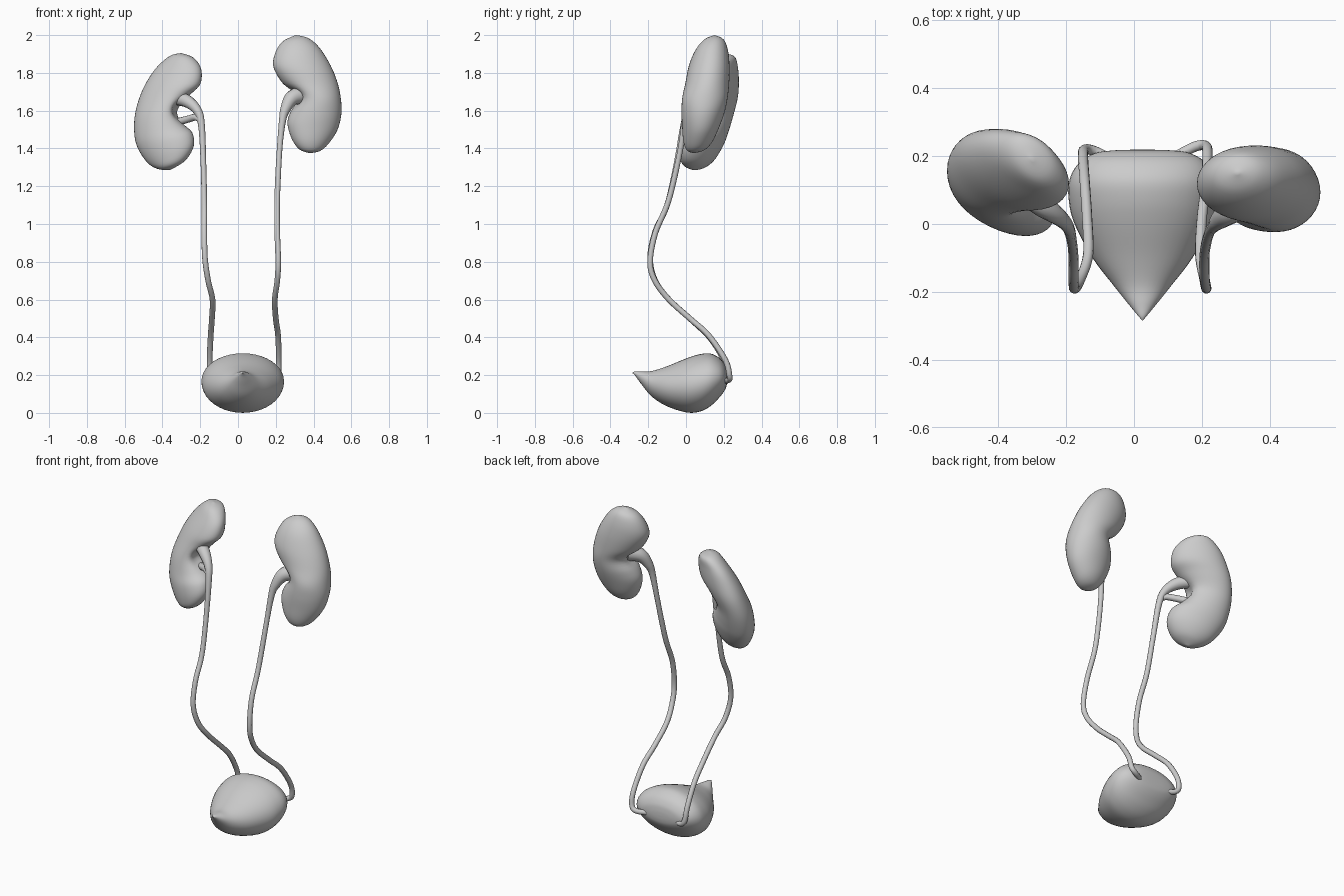
import bpy, bmesh, math
from mathutils import Vector

grey = bpy.data.materials.new("light grey")
grey.diffuse_color = (0.6, 0.6, 0.6, 1)


def finish(obj):
    obj.data.materials.clear()
    obj.data.materials.append(grey)
    for p in obj.data.polygons:
        p.use_smooth = True


def spline(points, steps):
    """Catmull-Rom samples through tuples of any length."""
    out = []
    last = len(points) - 1
    for i in range(last):
        p0, p1, p2, p3 = (points[min(max(i + k, 0), last)] for k in (-1, 0, 1, 2))
        for s in range(steps):
            t = s / steps
            out.append([0.5 * (2 * b + (c - a) * t + (2 * a - 5 * b + 4 * c - d) * t * t
                        + (3 * b - a - 3 * c + d) * t ** 3)
                        for a, b, c, d in zip(p0, p1, p2, p3)])
    return out + [list(points[-1])]


def loft(name, stations, sides=40, steps=5, dent=None):
    """Closed skin over elliptical sections: centre, half axis a, half axis b."""
    bm = bmesh.new()
    rings = []
    for s in spline(stations, steps):
        c, a, b = Vector(s[:3]), Vector(s[3:6]), Vector(s[6:])
        ring = []
        for k in range(sides):
            u = 2 * math.pi * k / sides
            p = c + a * math.cos(u) + b * math.sin(u)
            if dent:  # soft hollow pushed in at the hilum
                centre, push = dent
                p += push * math.exp(-((p - centre).length / 0.06) ** 2)
            ring.append(bm.verts.new(p))
        rings.append(ring)
    for r, q in zip(rings, rings[1:]):
        for k in range(sides):
            j = (k + 1) % sides
            bm.faces.new((r[k], r[j], q[j], q[k]))
    bmesh.ops.remove_doubles(bm, verts=bm.verts, dist=1e-5)
    bmesh.ops.recalc_face_normals(bm, faces=bm.faces)
    mesh = bpy.data.meshes.new(name)
    bm.to_mesh(mesh)
    bm.free()
    obj = bpy.data.objects.new(name, mesh)
    bpy.context.collection.objects.link(obj)
    finish(obj)


def kidney(name, rows, dent):
    """Rows: lateral x, y, z, medial x, y, z, half thickness."""
    stations = []
    for lx, ly, lz, mx, my, mz, b in rows:
        stations.append(((lx + mx) / 2, (ly + my) / 2, (lz + mz) / 2,
                         (mx - lx) / 2, (my - ly) / 2, (mz - lz) / 2, 0, b, 0))
    loft(name, stations, dent=dent)


def tube(name, points):
    """Rows: x, y, z, radius."""
    curve = bpy.data.curves.new(name, 'CURVE')
    curve.dimensions = '3D'
    curve.bevel_depth = 1
    curve.bevel_resolution = 4
    curve.use_fill_caps = True
    samples = spline(points, 6)
    sp = curve.splines.new('POLY')
    sp.points.add(len(samples) - 1)
    for p, (x, y, z, r) in zip(sp.points, samples):
        p.co = (x, y, z, 1)
        p.radius = r
    obj = bpy.data.objects.new(name, curve)
    bpy.context.collection.objects.link(obj)
    bpy.ops.object.select_all(action='DESELECT')
    obj.select_set(True)
    bpy.context.view_layer.objects.active = obj
    bpy.ops.object.convert(target='MESH')
    finish(bpy.context.object)


# Bladder: y, half width, bottom z, top z
bladder = [(-.285, 0, .212, .212), (-.27, .013, .198, .219), (-.235, .042, .15, .22),
           (-.18, .086, .085, .222), (-.1, .147, .035, .247), (0, .2, .003, .288),
           (.07, .217, .006, .31), (.13, .215, .036, .314), (.18, .187, .085, .288),
           (.208, .14, .125, .25), (.217, .08, .155, .215), (.219, 0, .185, .185)]
loft("bladder", [(.025, y, (lo + hi) / 2, w, 0, 0, 0, 0, (hi - lo) / 2)
                 for y, w, lo, hi in bladder])

# Kidneys
kidney("lower_kidney", [
    (-.30, .19, 1.905, -.30, .19, 1.905, 0),
    (-.36, .215, 1.89, -.235, .17, 1.88, .06),
    (-.43, .225, 1.83, -.195, .13, 1.82, .085),
    (-.485, .215, 1.75, -.20, .11, 1.74, .105),
    (-.525, .20, 1.66, -.255, .11, 1.68, .11),
    (-.548, .17, 1.56, -.305, .10, 1.60, .11),
    (-.547, .14, 1.46, -.28, .08, 1.53, .11),
    (-.525, .12, 1.39, -.24, .05, 1.48, .108),
    (-.475, .09, 1.32, -.235, .03, 1.41, .09),
    (-.42, .06, 1.29, -.28, .025, 1.335, .058),
    (-.36, .04, 1.285, -.36, .04, 1.285, 0)],
    (Vector((-.29, .07, 1.6)), Vector((-.04, .01, 0))))
kidney("upper_kidney", [
    (.305, .15, 2.0, .305, .15, 2.0, 0),
    (.37, .15, 1.985, .235, .145, 1.965, .052),
    (.43, .14, 1.935, .195, .13, 1.9, .087),
    (.49, .13, 1.84, .188, .115, 1.83, .108),
    (.528, .115, 1.745, .235, .11, 1.745, .116),
    (.545, .10, 1.66, .30, .10, 1.675, .12),
    (.547, .09, 1.58, .275, .09, 1.60, .114),
    (.525, .08, 1.495, .262, .075, 1.53, .098),
    (.475, .065, 1.42, .285, .06, 1.45, .076),
    (.43, .05, 1.385, .325, .05, 1.395, .045),
    (.378, .04, 1.375, .378, .04, 1.375, 0)],
    (Vector((.3, .07, 1.67)), Vector((.035, .01, 0))))

# Ureters, widening into the renal pelvis at the top
R = .015
tube("lower_ureter", [
    (-.33, .10, 1.665, .035), (-.27, .055, 1.65, .034), (-.215, .015, 1.60, .024),
    (-.193, -.012, 1.52, .018), (-.183, -.05, 1.32, R), (-.178, -.1, 1.1, R),
    (-.178, -.163, .96, R), (-.175, -.19, .82, R), (-.158, -.163, .7, R),
    (-.135, -.09, .6, R), (-.138, .02, .5, R), (-.145, .125, .4, R),
    (-.15, .2, .28, R), (-.145, .219, .2, R), (-.12, .216, .17, R), (-.085, .2, .165, R)])
tube("upper_ureter", [
    (.34, .08, 1.685, .05), (.285, .04, 1.665, .04), (.252, .012, 1.61, .028),
    (.236, -.005, 1.55, .019), (.222, -.025, 1.42, R), (.212, -.06, 1.25, R),
    (.207, -.1, 1.1, R), (.208, -.163, .95, R), (.213, -.19, .8, R),
    (.208, -.165, .7, R), (.195, -.09, .6, R), (.2, .02, .5, R), (.212, .12, .41, R),
    (.216, .208, .28, R), (.21, .23, .2, R), (.18, .228, .175, R), (.125, .2, .17, R)])

# Second branch of the lower kidney's pelvis
tube("lower_pelvis_branch", [
    (-.2, -.005, 1.55, .014), (-.225, .015, 1.565, .018),
    (-.265, .05, 1.555, .019), (-.32, .09, 1.54, .02)])
